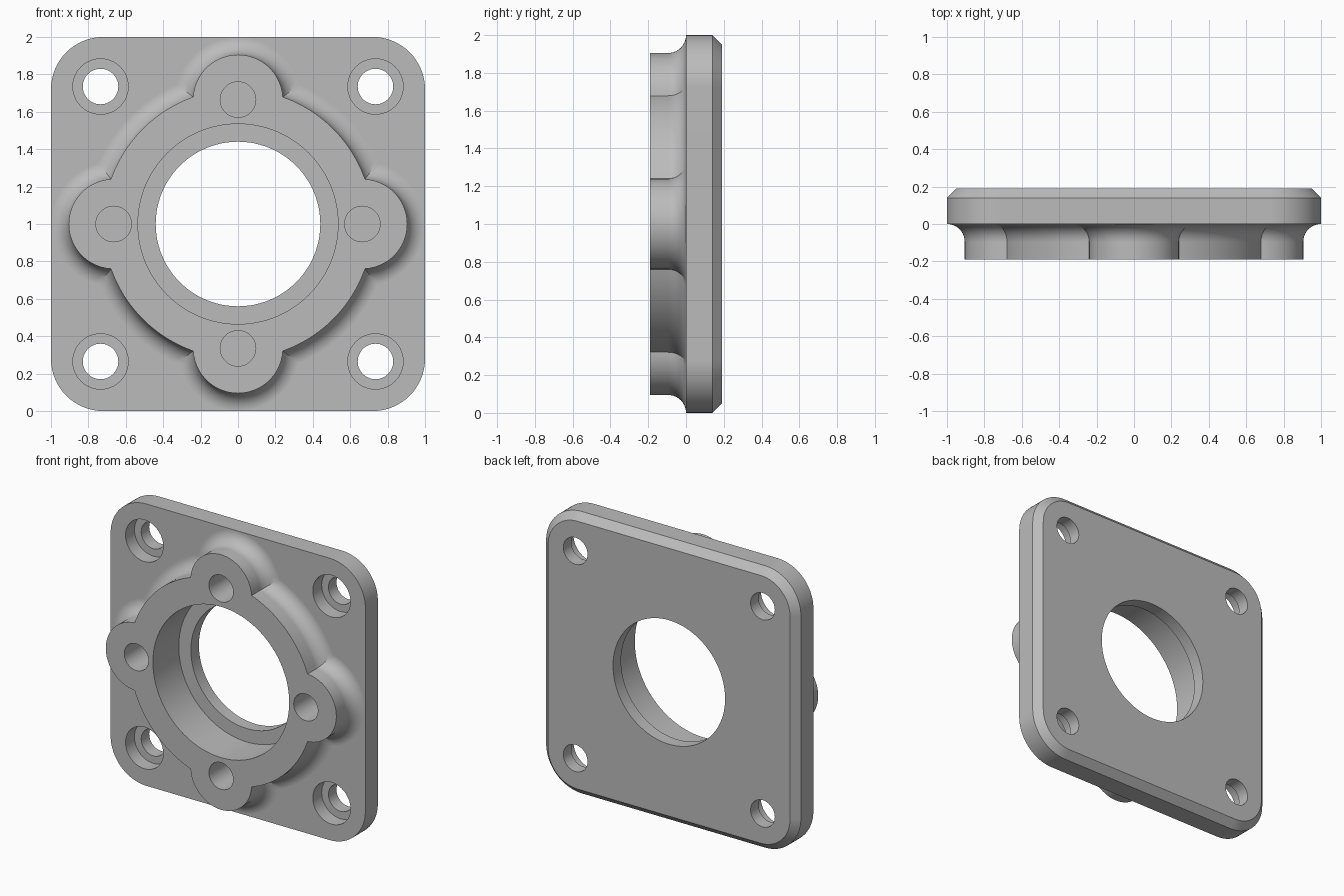
import bpy, bmesh
from math import sin, cos, acos, atan2, pi, radians

cube = bpy.data.objects.get("Cube")
if cube:
    bpy.data.objects.remove(cube, do_unlink=True)

FRONT, BACK = -0.19, 0.19
RING_R, LOBE_R, LOBE_C = 0.72, 0.24, 0.665
FILLET = 0.095
STEP = 0.10          # depth where the counterbores stop
HOLE_R = 0.095

steel = bpy.data.materials.new("plain_grey")
steel.use_nodes = True
steel.diffuse_color = (0.5, 0.5, 0.5, 1)
steel.node_tree.nodes["Principled BSDF"].inputs["Base Color"].default_value = (0.5, 0.5, 0.5, 1)


def arc(cx, cz, r, a0, a1, n):
    steps = [a0 + (a1 - a0) * i / n for i in range(n + 1)]
    return [(cx + r * cos(a), cz + r * sin(a)) for a in steps]


def loft(name, rings):
    """Closed solid through matching outlines, each given as (y, points)."""
    bm = bmesh.new()
    loops = [[bm.verts.new((x, y, z + 1)) for x, z in pts] for y, pts in rings]
    for a, b in zip(loops, loops[1:]):
        for i in range(len(a)):
            j = (i + 1) % len(a)
            bm.faces.new((a[i], a[j], b[j], b[i]))
    bm.faces.new(loops[0])
    bm.faces.new(loops[-1])
    bmesh.ops.recalc_face_normals(bm, faces=bm.faces)
    mesh = bpy.data.meshes.new(name)
    bm.to_mesh(mesh)
    bm.free()
    mesh.materials.append(steel)
    obj = bpy.data.objects.new(name, mesh)
    bpy.context.collection.objects.link(obj)
    return obj


def plate_outline(d):
    pts = []
    for k, (sx, sz) in enumerate([(1, 1), (-1, 1), (-1, -1), (1, -1)]):
        pts += arc(sx * 0.72, sz * 0.72, 0.28 + d, k * pi / 2, (k + 1) * pi / 2, 16)
    return pts


def boss_outline(d):
    """Ring with four round lobes, grown outward by d."""
    R, r, c = RING_R + d, LOBE_R + d, LOBE_C
    a = acos((R * R + c * c - r * r) / (2 * R * c))
    b = atan2(R * sin(a), R * cos(a) - c)
    pts = []
    for k in range(4):
        t = k * pi / 2
        pts += arc(c * cos(t), c * sin(t), r, t - b, t + b, 32)
        pts += arc(0, 0, R, t + a, t + pi / 2 - a, 24)[1:-1]
    return pts


def drill(name, x, z, r, y0, y1):
    pts = arc(x, z, r, 0, 2 * pi, 96 if r > 0.3 else 48)[:-1]
    return loft(name, [(y0, pts), (y1, pts)])


def combine(target, tool, operation):
    tool.hide_render = True
    mod = target.modifiers.new(operation.lower(), 'BOOLEAN')
    mod.operation = operation
    mod.solver = 'EXACT'
    mod.object = tool
    bpy.context.view_layer.objects.active = target
    bpy.ops.object.modifier_apply(modifier=mod.name)
    bpy.data.objects.remove(tool, do_unlink=True)


# Square plate with rounded corners and a chamfered back edge
plate = loft("flange_plate", [(0, plate_outline(0)), (BACK - 0.05, plate_outline(0)),
                              (BACK, plate_outline(-0.05))])

# Lobed boss with a cove fillet running into the plate
rings = [(FRONT, boss_outline(0))]
for i in range(11):
    a = i / 10 * pi / 2
    rings.append((FILLET * (sin(a) - 1), boss_outline(FILLET * (1 - cos(a)))))
rings.append((0.05, boss_outline(FILLET)))
combine(plate, loft("lobed_boss", rings), 'UNION')

# Stepped centre bore
combine(plate, drill("bore_cutter", 0, 0, 0.535, FRONT - 0.1, STEP), 'DIFFERENCE')
combine(plate, drill("lip_cutter", 0, 0, 0.44, 0, BACK + 0.1), 'DIFFERENCE')

# Counterbored corner holes
for sx in (-1, 1):
    for sz in (-1, 1):
        x, z = sx * 0.735, sz * 0.735
        combine(plate, drill("counterbore_cutter", x, z, 0.148, -0.1, STEP), 'DIFFERENCE')
        combine(plate, drill("corner_hole_cutter", x, z, HOLE_R, 0.05, BACK + 0.1), 'DIFFERENCE')

# Blind holes in the lobes
for k in range(4):
    t = k * pi / 2
    combine(plate, drill("lobe_hole_cutter", LOBE_C * cos(t), LOBE_C * sin(t), HOLE_R,
                         FRONT - 0.1, 0.02), 'DIFFERENCE')

# Smooth curved walls, crisp edges
bpy.ops.object.select_all(action='DESELECT')
plate.select_set(True)
bpy.context.view_layer.objects.active = plate
bpy.ops.object.shade_smooth_by_angle(angle=radians(25))
normals = plate.modifiers.new("flat_face_normals", 'WEIGHTED_NORMAL')
normals.keep_sharp = True
